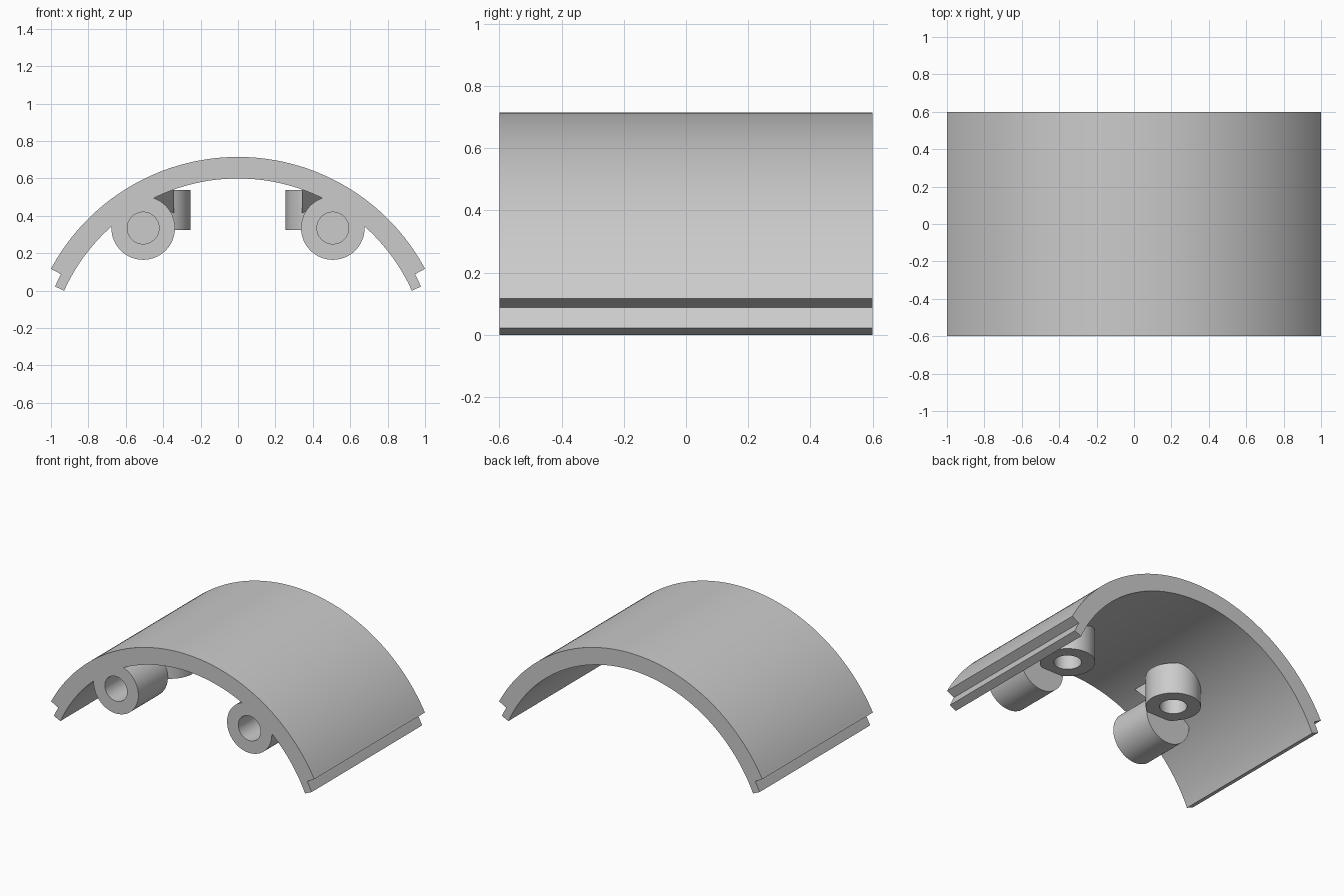
import bpy, bmesh, math
from mathutils import Matrix, Vector

cube = bpy.data.objects.get("Cube")
if cube:
    bpy.data.objects.remove(cube, do_unlink=True)

grey = bpy.data.materials.new("plain_grey")
grey.use_nodes = True
grey.diffuse_color = (0.6, 0.6, 0.6, 1)
grey.node_tree.nodes["Principled BSDF"].inputs["Base Color"].default_value = (0.6, 0.6, 0.6, 1)


def finish(bm, name):
    bmesh.ops.recalc_face_normals(bm, faces=bm.faces)
    mesh = bpy.data.meshes.new(name)
    bm.to_mesh(mesh)
    bm.free()
    mesh.materials.append(grey)
    obj = bpy.data.objects.new(name, mesh)
    bpy.context.collection.objects.link(obj)
    bpy.ops.object.select_all(action='DESELECT')
    obj.select_set(True)
    bpy.context.view_layer.objects.active = obj
    bpy.ops.object.shade_smooth_by_angle(angle=math.radians(30))
    return obj


def extrude(points, direction, name):
    bm = bmesh.new()
    face = bm.faces.new([bm.verts.new(p) for p in points])
    new = bmesh.ops.extrude_face_region(bm, geom=[face], use_keep_orig=True)["geom"]
    verts = [v for v in new if isinstance(v, bmesh.types.BMVert)]
    bmesh.ops.translate(bm, verts=verts, vec=direction)
    return finish(bm, name)


def boss(name, length, depth, matrix, radius=0.17, bore=0.085):
    """Round post with a blind screw hole, turned about its axis."""
    profile = [(0, depth), (bore, depth), (bore, 0), (radius, 0), (radius, length), (0, length)]
    bm = bmesh.new()
    verts = [bm.verts.new((r, 0, h)) for r, h in profile]
    edges = [bm.edges.new(pair) for pair in zip(verts, verts[1:])]
    bmesh.ops.spin(bm, geom=verts + edges, cent=(0, 0, 0), axis=(0, 0, 1),
                   angle=math.tau, steps=64)
    bmesh.ops.remove_doubles(bm, verts=bm.verts, dist=0.0001)
    bmesh.ops.transform(bm, matrix=matrix, verts=bm.verts)
    return finish(bm, name)


# Arched cover with a thinner lip along each long edge
CENTRE_Z, OUTER, MIDDLE, INNER = -0.42, 1.135, 1.074, 1.02
HALF_DEPTH = 0.6
shoulder = math.acos(1 / OUTER)
lip = math.asin(-CENTRE_Z / INNER)


def arc(radius, start, end, steps):
    angles = [start + (end - start) * i / steps for i in range(steps + 1)]
    return [Vector((radius * math.cos(a), -HALF_DEPTH, CENTRE_Z + radius * math.sin(a)))
            for a in angles]


section = (arc(MIDDLE, lip, shoulder, 2)
           + arc(OUTER, shoulder, math.pi - shoulder, 72)
           + arc(MIDDLE, math.pi - shoulder, math.pi - lip, 2)
           + arc(INNER, math.pi - lip, lip, 72))
extrude(section, (0, 2 * HALF_DEPTH, 0), "arched_cover")

# Screw bosses and their sloped supports, on both sides
for side, label in ((1, "left"), (-1, "right")):
    lying = Matrix.Translation((side * 0.507, -HALF_DEPTH, 0.335)) @ Matrix.Rotation(-math.pi / 2, 4, 'X')
    boss(label + "_front_boss", 0.32, 0.27, lying)
    upright = Matrix.Translation((side * 0.425, -0.13, 0.325))
    boss(label + "_upright_boss", 0.213, 0.13, upright)
    wedge = [(side * 0.343, y, z) for y, z in ((-0.4, 0.536), (-0.24, 0.375), (-0.24, 0.536))]
    extrude(wedge, (side * 0.2, 0, 0), label + "_boss_support")
